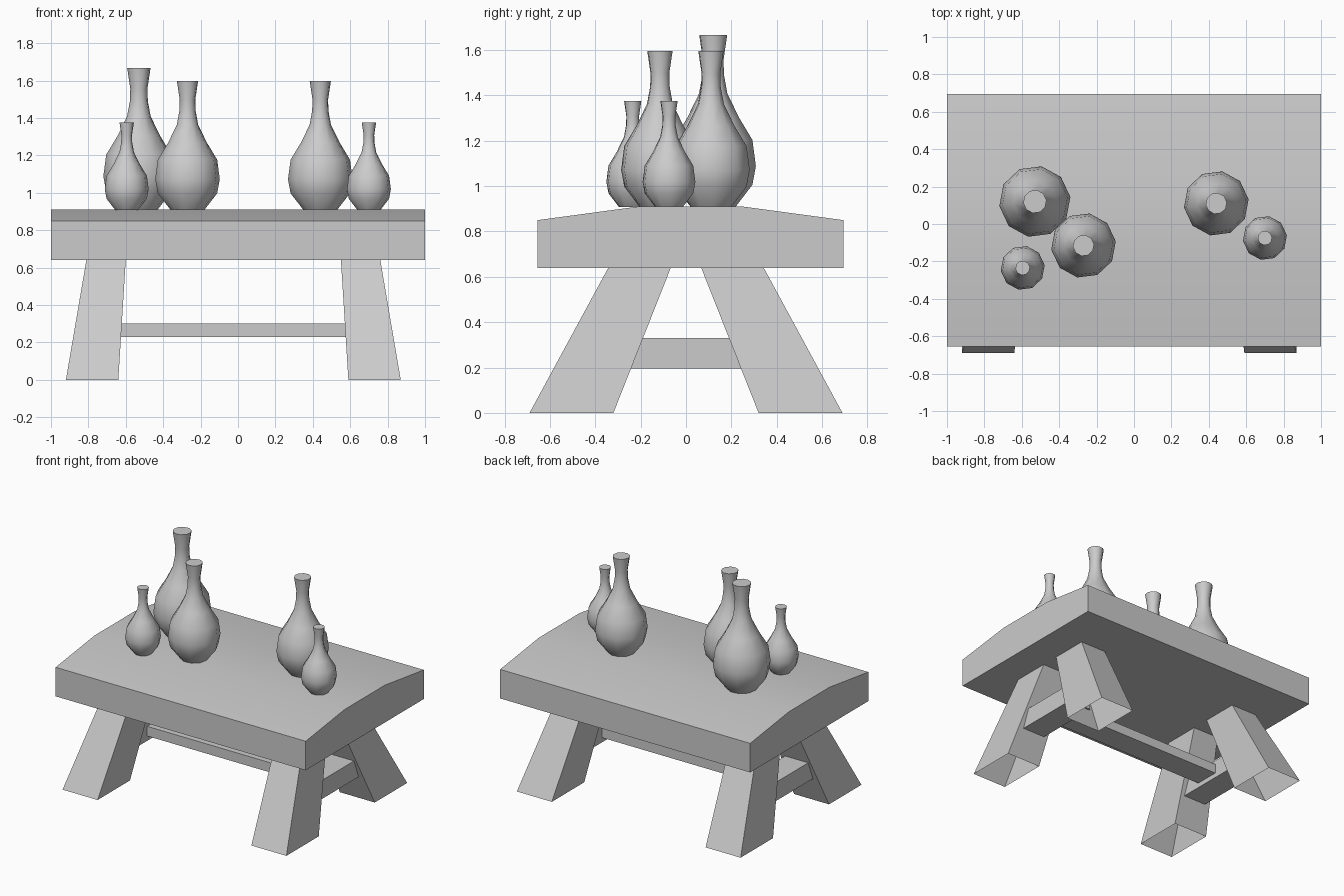
import bpy, bmesh, math

cube = bpy.data.objects.get("Cube")
if cube:
    bpy.data.objects.remove(cube, do_unlink=True)

grey = bpy.data.materials.new("plain_grey")
grey.use_nodes = True
COLOR = (0.6, 0.6, 0.6, 1)
grey.diffuse_color = COLOR
grey.node_tree.nodes["Principled BSDF"].inputs["Base Color"].default_value = COLOR


def finish(name, bm, smooth=False, open_bottom=False):
    """Turn a bmesh into a grey object."""
    bmesh.ops.recalc_face_normals(bm, faces=bm.faces)
    if open_bottom:
        low = [f for f in bm.faces if f.normal.z < -0.9]
        bmesh.ops.delete(bm, geom=low, context='FACES_ONLY')
    mesh = bpy.data.meshes.new(name)
    bm.to_mesh(mesh)
    bm.free()
    mesh.materials.append(grey)
    obj = bpy.data.objects.new(name, mesh)
    bpy.context.collection.objects.link(obj)
    if smooth:
        bpy.ops.object.select_all(action='DESELECT')
        obj.select_set(True)
        bpy.context.view_layer.objects.active = obj
        bpy.ops.object.shade_smooth_by_angle(angle=math.radians(42))
    return obj


def loft(name, rings, **options):
    """Skin a list of closed rings and cap both ends."""
    bm = bmesh.new()
    loops = [[bm.verts.new(p) for p in ring] for ring in rings]
    n = len(loops[0])
    for a, b in zip(loops, loops[1:]):
        for i in range(n):
            j = (i + 1) % n
            bm.faces.new((a[i], a[j], b[j], b[i]))
    bm.faces.new(loops[0])
    bm.faces.new(loops[-1])
    return finish(name, bm, **options)


def rect(x0, x1, y0, y1, z):
    return [(x0, y0, z), (x1, y0, z), (x1, y1, z), (x0, y1, z)]


def box(name, x0, x1, y0, y1, z0, z1):
    return loft(name, [rect(x0, x1, y0, y1, z0), rect(x0, x1, y0, y1, z1)])


# Table top: crowned slab extruded along x
TOP = 0.91
section = [(-0.655, 0.64), (0.695, 0.64), (0.695, 0.85),
           (0.25, TOP), (-0.21, TOP), (-0.655, 0.85)]
loft("table_top", [[(x, y, z) for y, z in section] for x in (-1, 1)], smooth=True)

# Splayed, tapering legs, hollow underneath, mirrored about the frame centre
CX = -0.025
for side, sx in (("left", 1), ("right", -1)):
    for end, sy in (("front", -1), ("back", 1)):
        foot = rect(CX + sx * 0.615, CX + sx * 0.895, sy * 0.32, sy * 0.69, 0)
        head = rect(CX + sx * 0.575, CX + sx * 0.785, sy * 0.065, sy * 0.34, 0.645)
        loft(f"{end}_{side}_leg", [foot, head], open_bottom=True)
    # Cross bar between the two legs of this side
    xs = sorted((CX + sx * 0.635, CX + sx * 0.82))
    box(f"{side}_cross_bar", *xs, -0.255, 0.255, 0.195, 0.33)

# Long stretcher
box("stretcher", -0.66, 0.61, -0.095, 0.09, 0.23, 0.30)

# Bottles: one turned profile (radius, height), scaled
PROFILE = [(0.09, 0), (0.16, 0.09), (0.174, 0.165), (0.16, 0.27), (0.105, 0.36),
           (0.058, 0.455), (0.044, 0.53), (0.042, 0.59), (0.057, 0.69)]
SIDES = 10


def bottle(name, x, y, scale):
    rings = []
    for r, h in PROFILE:
        angles = [math.tau * (i + 0.2) / SIDES for i in range(SIDES)]
        rings.append([(x + scale * r * math.cos(a), y + scale * r * math.sin(a),
                       TOP + scale * h - 0.003) for a in angles])
    loft(name, rings, smooth=True)


bottle("large_bottle", -0.53, 0.12, 1.1)
bottle("right_medium_bottle", -0.27, -0.115, 1.0)
bottle("left_medium_bottle", 0.44, 0.11, 1.0)
bottle("right_small_bottle", -0.595, -0.235, 0.68)
bottle("left_small_bottle", 0.70, -0.075, 0.68)
